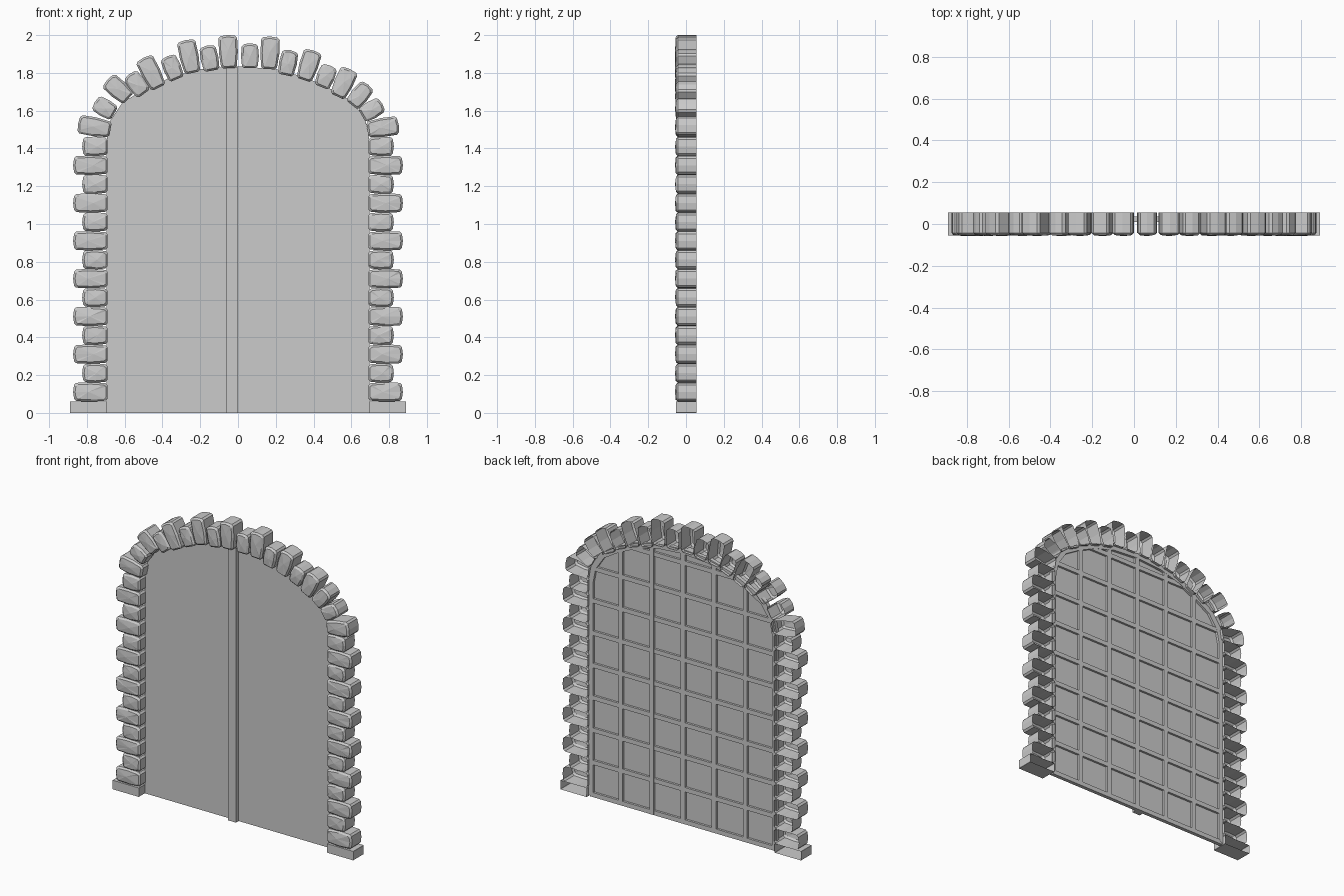
import bpy, bmesh, math, random

if "Cube" in bpy.data.objects:
    bpy.data.objects.remove(bpy.data.objects["Cube"])
random.seed(4)


def finish(name, bm, smooth=False):
    bmesh.ops.recalc_face_normals(bm, faces=bm.faces)
    me = bpy.data.meshes.new(name)
    bm.to_mesh(me)
    bm.free()
    ob = bpy.data.objects.new(name, me)
    bpy.context.collection.objects.link(ob)
    return ob


def prism(bm, pts, y0, y1):
    """Solid with the x-z outline pts between two depths."""
    a = [bm.verts.new((x, y0, z)) for x, z in pts]
    b = [bm.verts.new((x, y1, z)) for x, z in pts]
    n = len(pts)
    bm.faces.new(a)
    bm.faces.new(b[::-1])
    for i in range(n):
        bm.faces.new((a[i], a[(i + 1) % n], b[(i + 1) % n], b[i]))


def box(bm, x0, x1, z0, z1, y0, y1):
    prism(bm, [(x0, z0), (x1, z0), (x1, z1), (x0, z1)], y0, y1)


def stone(bm, x, z, tilt, length, w0, w1, cut=0.011, bulge=0.012):
    """Hewn block, open at the back: starts at (x, z) and runs along tilt."""
    t = math.radians(tilt)
    c, s = math.cos(t), math.sin(t)
    k, m = cut, 0.005 if bulge else 0
    a, b, L = w0 / 2, w1 / 2, length
    outline = [(-a, k), (-a + k, 0), (a - k, 0), (a, k), ((a + b) / 2 + m, L / 2),
               (b, L - k), (b - k, L), (0, L + m), (-b + k, L), (-b, L - k),
               (-(a + b) / 2 - m, L / 2)]

    def ring(y, inset, jit=0):
        vs = []
        for u, v in outline:
            u *= 1 - 2 * inset / w1
            v = L / 2 + (v - L / 2) * (1 - 2 * inset / L)
            vs.append(bm.verts.new((x + u * c + v * s, y + random.uniform(-jit, jit),
                                    z - u * s + v * c)))
        return vs
    rings = [ring(0.056, 0), ring(-0.054 + bulge, 0)]
    if bulge:
        rings.append(ring(-0.053, 0.01, 0.002))
    n = len(outline)
    for p, q in zip(rings, rings[1:]):
        for i in range(n):
            bm.faces.new((p[i], p[(i + 1) % n], q[(i + 1) % n], q[i]))
    if bulge:
        v = L * random.uniform(0.4, 0.6)
        mid = bm.verts.new((x + v * s, -0.058, z + v * c))
        for i in range(n):
            bm.faces.new((rings[-1][i], rings[-1][(i + 1) % n], mid))
    else:
        bm.faces.new(rings[-1])


# Side columns of alternating long and short blocks, with a plinth
for side, name in ((-1, "left"), (1, "right")):
    bm = bmesh.new()
    for i in range(14):
        length = 0.178 if i % 2 == 0 else 0.13
        stone(bm, side * 0.69, 0.111 + 0.1 * i, 90 * side, length, 0.092, 0.096)
    finish(name + "_column_stones", bm)
    bm = bmesh.new()
    stone(bm, side * 0.695, 0.03, 90 * side, 0.195, 0.06, 0.06, 0.001, 0)
    finish(name + "_plinth", bm)

# Arch stones: inner point x, z, tilt from vertical, length
arch = [(-.675, 1.50, -80, .17), (-.655, 1.585, -60, .115), (-.58, 1.664, -48, .145),
        (-.497, 1.69, -37, .125), (-.42, 1.722, -27, .173), (-.323, 1.767, -23, .127),
        (-.24, 1.80, -12, .173), (-.138, 1.812, -11, .13), (-.048, 1.825, -2, .171),
        (.063, 1.825, 0, .127), (.164, 1.82, 3, .168), (.251, 1.788, 12, .13),
        (.349, 1.762, 18, .16), (.442, 1.725, 22, .118), (.526, 1.675, 25, .155),
        (.603, 1.63, 39, .133), (.656, 1.574, 60, .12), (.685, 1.50, 82, .163)]
bm = bmesh.new()
for x, z, tilt, length in arch:
    wide = 0.098 if length > 0.14 else 0.086
    stone(bm, x, z, tilt, length, 0.084, wide)
finish("arch_stones", bm)

# Door outline (right half) and lookups along it
half = [(.695, 0), (.695, 1.45), (.675, 1.55), (.61, 1.645), (.5, 1.71),
        (.36, 1.775), (.2, 1.82), (0, 1.835)]


def height(x):
    x = abs(x)
    for (xa, za), (xb, zb) in zip(half[1:], half[2:]):
        if xb <= x <= xa:
            return za + (zb - za) * (xa - x) / (xa - xb)
    return 1.45


def half_width(z):
    for (xa, za), (xb, zb) in zip(half, half[1:]):
        if za <= z <= zb:
            return xa + (xb - xa) * (z - za) / (zb - za)
    return 0


outline = half + [(-x, z) for x, z in half[-2::-1]]

# Flat door panel
bm = bmesh.new()
prism(bm, outline, 0.01, 0.02)
finish("door_panel", bm)

# Arched rim around the back of the door
bm = bmesh.new()
inner = [(x * 0.953, 0.9 + (z - 0.9) * 0.966) for x, z in outline]
for i in range(len(outline) - 1):
    prism(bm, [outline[i], outline[i + 1], inner[i + 1], inner[i]], 0.012, 0.036)
finish("door_rim", bm)

# Lattice bars on the back
bm = bmesh.new()
for i in range(-2, 3):
    x = i * 0.23
    box(bm, x - 0.016, x + 0.016, 0, height(abs(x) + 0.016) - 0.01, 0.012, 0.035)
for i in range(9):
    z = 0.015 + 0.216 * i
    w = half_width(z + 0.015) - 0.01
    box(bm, -w, w, z - 0.015, z + 0.015, 0.012, 0.0345)
finish("door_lattice", bm)

# Strip covering the joint between the two leaves
bm = bmesh.new()
box(bm, -0.062, -0.002, 0, 1.83, -0.018, 0.011)
finish("centre_strip", bm)
